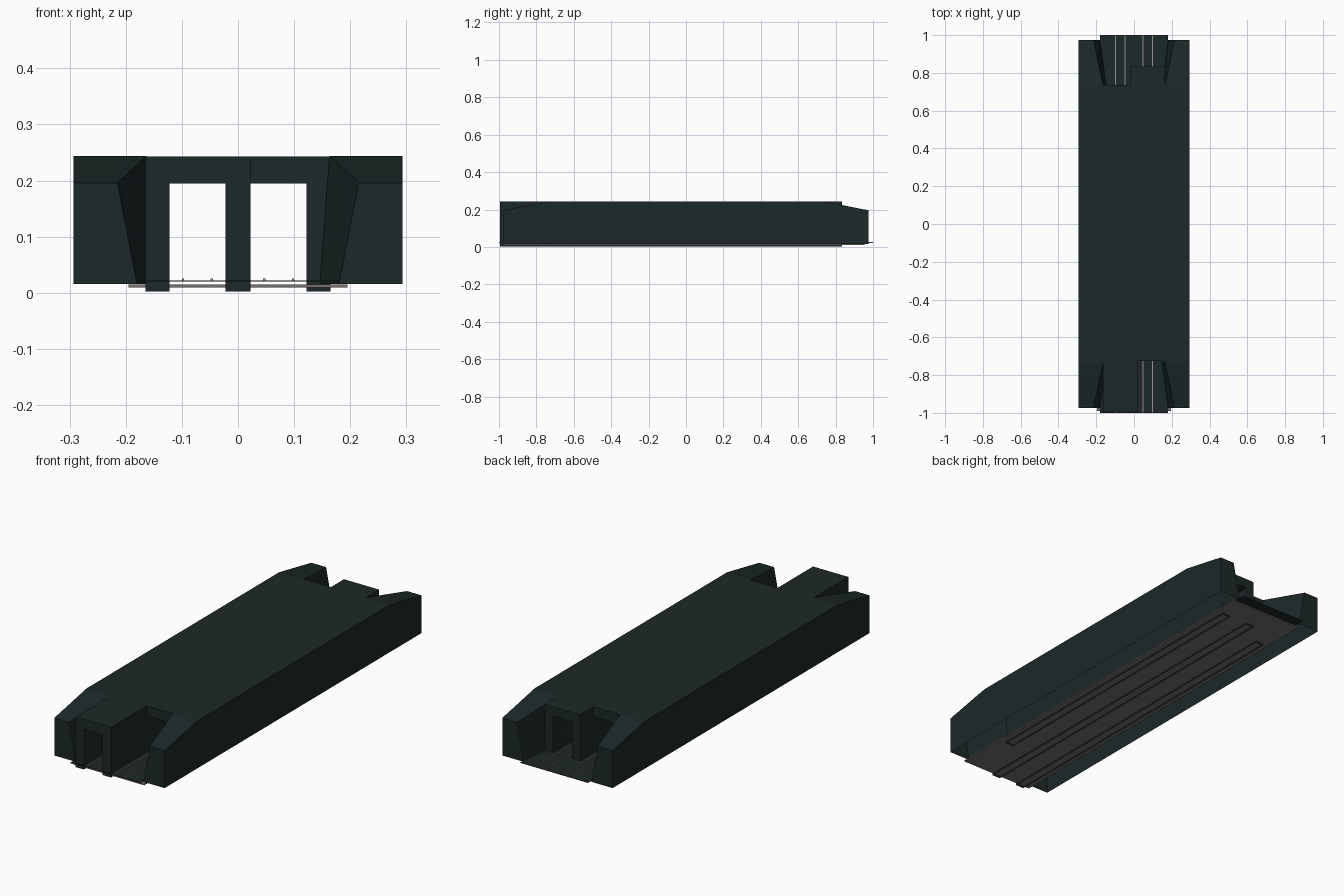
import bpy, bmesh

if "Cube" in bpy.data.objects:
    bpy.data.objects.remove(bpy.data.objects["Cube"])


def material(name, rgb):
    m = bpy.data.materials.new(name)
    m.diffuse_color = (*rgb, 1)
    m.use_nodes = True
    m.node_tree.nodes["Principled BSDF"].inputs["Base Color"].default_value = m.diffuse_color
    return m


DARK = material("dark green grey", (0.012, 0.021, 0.021))
BROWN = material("brown grey", (0.19, 0.17, 0.16))
STEEL = material("rail grey", (0.33, 0.29, 0.28))


def finish(name, bm, mat):
    bmesh.ops.recalc_face_normals(bm, faces=bm.faces)
    me = bpy.data.meshes.new(name)
    bm.to_mesh(me)
    bm.free()
    me.materials.append(mat)
    ob = bpy.data.objects.new(name, me)
    bpy.context.collection.objects.link(ob)
    return ob


def loft(name, sections, mat, open_bottom=None, skip=()):
    """Join (y, [(x, z), ...]) sections and cap both ends.
    skip lists (span, side) pairs left open; open_bottom removes faces at that z."""
    bm = bmesh.new()
    rings = [[bm.verts.new((x, y, z)) for x, z in pts] for y, pts in sections]
    n = len(rings[0])
    for s, (a, b) in enumerate(zip(rings, rings[1:])):
        for i in range(n):
            j = (i + 1) % n
            if (s, i) not in skip:
                bm.faces.new((a[i], a[j], b[j], b[i]))
    bm.faces.new(rings[0])
    bm.faces.new(rings[-1])
    bmesh.ops.recalc_face_normals(bm, faces=bm.faces)
    if open_bottom is not None:
        low = [f for f in bm.faces
               if all(abs(v.co.z - open_bottom) < 1e-5 for v in f.verts)]
        bmesh.ops.delete(bm, geom=low, context='FACES')
    return finish(name, bm, mat)


def box(name, x0, x1, y0, y1, z0, z1, mat, open_bottom=None):
    pts = [(x0, z0), (x0, z1), (x1, z1), (x1, z0)]
    return loft(name, [(y0, pts), (y1, pts)], mat, open_bottom)


FOOT, HILL, ROOF, CEIL = 0.002, 0.016, 0.243, 0.195

# Tunnel: two staggered bores either side of a central wall
for name, s, y0, y1 in (("left_bore", -1, -0.995, 0.735),
                        ("right_bore", 1, -0.725, 0.835)):
    pts = [(0.165 * s, FOOT), (0.165 * s, ROOF), (0.022 * s, ROOF),
           (0.022 * s, CEIL), (0.122 * s, CEIL), (0.122 * s, FOOT)]
    loft(name, [(y0, pts), (y1, pts)], DARK, FOOT)
box("central_wall", -0.022, 0.022, -0.995, 0.835, FOOT, ROOF, DARK, FOOT)

# Embankments: sloped wings at both ends, open underneath
for name, s in (("left_embankment", -1), ("right_embankment", 1)):
    end = [(0.293 * s, HILL), (0.293 * s, 0.196), (0.215 * s, 0.196), (0.18 * s, HILL)]
    mid = [(0.293 * s, HILL), (0.293 * s, 0.244), (0.163 * s, 0.244), (0.146 * s, HILL)]
    loft(name, [(-0.975, end), (-0.73, mid), (0.73, mid), (0.975, end)],
         DARK, HILL, skip={(1, 2)})

# Ballast plate under the tunnel, with the dark floor above it
box("ballast_plate", -0.195, 0.195, -0.99, 0.955, 0.009, 0.015, BROWN)
box("floor", -0.18, 0.18, -1, 1, 0.020, 0.022, DARK)

# Two rails in each bore
for side, s in (("left", -1), ("right", 1)):
    for part, x in (("inner", 0.047), ("outer", 0.098)):
        box(f"{side}_{part}_rail", x * s - 0.002, x * s + 0.002,
            -0.999, 0.999, 0.022, 0.025, STEEL)
